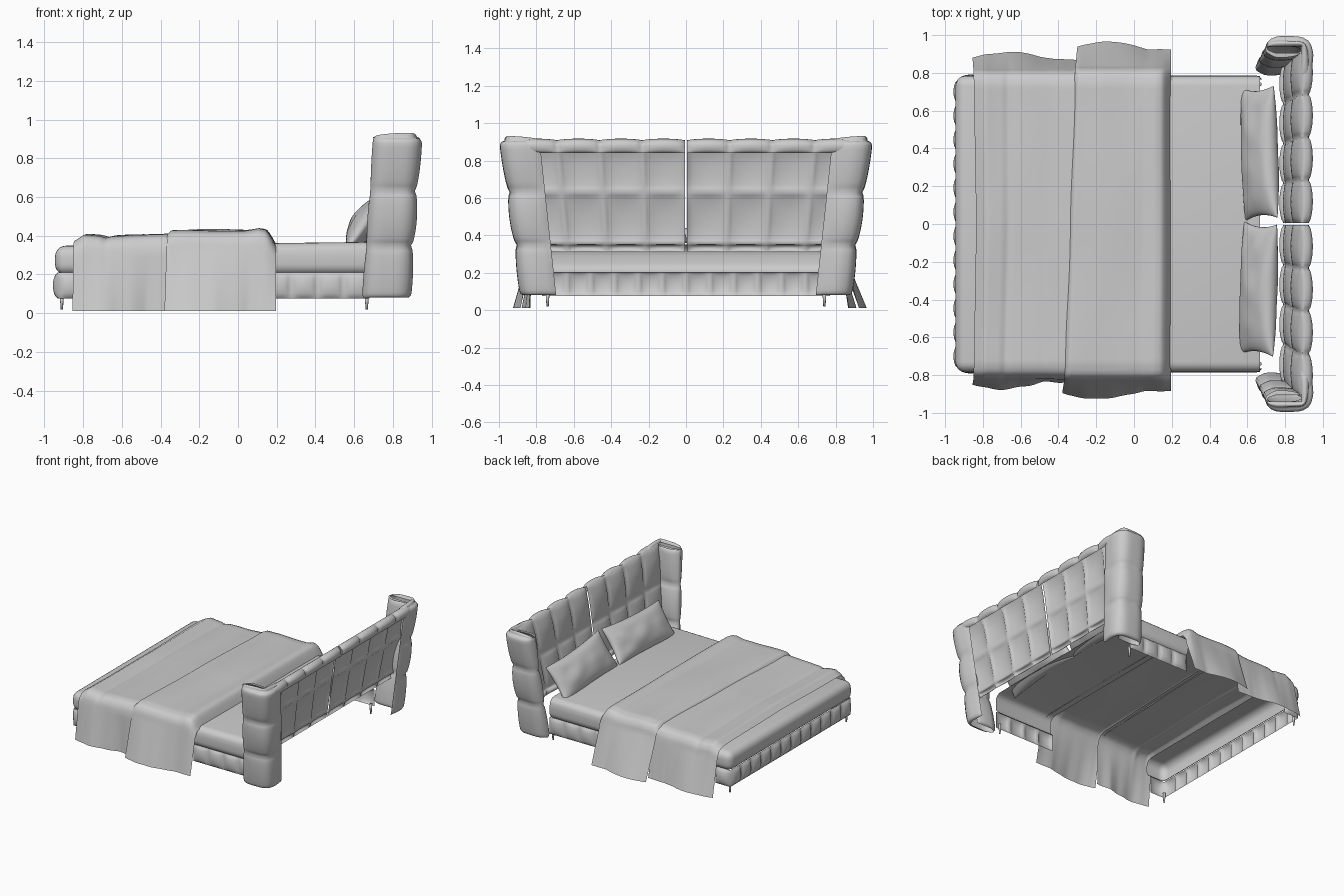
import bpy, bmesh, math
from math import sin, cos, pi, radians
from mathutils import Vector, Matrix, noise

if "Cube" in bpy.data.objects:
    bpy.data.objects.remove(bpy.data.objects["Cube"])


def finish(name, bm):
    me = bpy.data.meshes.new(name)
    bm.to_mesh(me)
    bm.free()
    ob = bpy.data.objects.new(name, me)
    bpy.context.collection.objects.link(ob)
    for p in me.polygons:
        p.use_smooth = True
    return ob


def grid(name, f, us, vs, flip=False):
    bm = bmesh.new()
    rows = [[bm.verts.new(f(u, v)) for v in vs] for u in us]
    for i in range(len(us) - 1):
        for j in range(len(vs) - 1):
            q = [rows[i][j], rows[i + 1][j], rows[i + 1][j + 1], rows[i][j + 1]]
            bm.faces.new(q[::-1] if flip else q)
    return finish(name, bm)


def span(a, b, n):
    return [a + (b - a) * i / n for i in range(n + 1)]


def along(pts, t):
    """Point at fraction t of a polyline."""
    pts = [Vector(p) for p in pts]
    d = [(b - a).length for a, b in zip(pts, pts[1:])]
    s = max(0, min(1, t)) * sum(d)
    for a, b, l in zip(pts, pts[1:], d):
        if s <= l:
            return a.lerp(b, s / l)
        s -= l
    return pts[-1]


def cells(lists, t):
    """Each list of points fills one quilted cell."""
    k = max(0, min(len(lists) - 1, int(t)))
    return along(lists[k], t - k)


def quilt(name, f, nu, nv, res_u, res_v, bulge):
    """Surface f(u, v) puffed out between seams at whole numbers."""
    e = 0.08

    def g(u, v):
        du = f(min(nu, u + e), v) - f(max(0, u - e), v)
        dv = f(u, min(nv, v + e)) - f(u, max(0, v - e))
        n = -du.cross(dv).normalized()
        puff = abs(sin(pi * u)) ** 0.5 * abs(sin(pi * v)) ** 0.5
        return f(u, v) + n * bulge * puff
    return grid(name, g, span(0, nu, nu * res_u), span(0, nv, nv * res_v), True)


def mirror(ob, axis):
    m = ob.modifiers.new("mirror", 'MIRROR')
    m.use_axis = [i == axis for i in range(3)]
    return ob


# Padded bed frame: foot with short returns, and the open side rails
def foot(u, v):
    if u < 1:
        p = Vector((-0.80 - 0.13 * u, -0.765))
    elif u < 13:
        p = Vector((-0.93, -0.765 + 1.53 * (u - 1) / 12))
    else:
        p = Vector((-0.93 + 0.13 * (u - 13), 0.765))
    return Vector((p.x, p.y, 0.075 + 0.135 * v))


def rail(u, v):
    return Vector((0.14 + 0.135 * u, 0.765, 0.075 + 0.135 * v))


quilt("frame_foot", foot, 14, 1, 8, 10, 0.026)
mirror(quilt("frame_side_rail", rail, 4, 1, 8, 10, 0.022), 1)

# Mattress shell, open underneath, at the head and where the covers hide it
bm = bmesh.new()
bmesh.ops.create_cube(bm, size=1, matrix=Matrix.Translation((-0.12, 0, 0.2725))
                      @ Matrix.Diagonal((1.65, 1.57, 0.15, 1)))
bmesh.ops.bevel(bm, geom=bm.edges[:], offset=0.055, segments=5, profile=0.5, affect='EDGES')
for x in (-0.78, 0.14):
    bmesh.ops.bisect_plane(bm, geom=bm.verts[:] + bm.edges[:] + bm.faces[:],
                           plane_co=(x, 0, 0), plane_no=(1, 0, 0))
bm.normal_update()
drop = []
for f in bm.faces:
    c = f.calc_center_median()
    if f.normal.z < -0.95 or -0.78 < c.x < 0.14 or (c.x > 0.66 and f.normal.x > 0.2):
        drop.append(f)
bmesh.ops.delete(bm, geom=drop, context='FACES')
for v in bm.verts:
    if v.co.z > 0.3:
        v.co.z += 0.02 * (v.co.x + 0.95) / 1.6
finish("mattress", bm)

# Headboard panels, four columns per half, leaning back to a top seam, open behind
PANEL = [[(0.79, 0.31), (0.80, 0.35)],
         [(0.80, 0.35), (0.84, 0.63)],
         [(0.84, 0.63), (0.865, 0.80), (0.89, 0.91)],
         [(0.89, 0.91), (0.92, 0.885), (0.926, 0.84)]]


def flare(z):
    return 0.89 + 0.11 * min(1, (z - 0.08) / 0.8)


def panel(u, v):
    p = cells(PANEL, v)
    return Vector((p.x, 0.006 + 0.91 * u / 4 * flare(p.y), p.y))


mirror(quilt("headboard_panel", panel, 4, 4, 14, 14, 0.026), 1)

# Headboard wings: inner face, then outer face wrapping around the back edge
LOOP = [[(0.88, 0.905), (0.75, 0.905), (0.71, 0.92), (0.70, 0.94)],
        [(0.70, 0.94), (0.72, 0.965), (0.76, 0.978), (0.88, 0.97), (0.915, 0.95),
         (0.93, 0.90), (0.93, 0.78)]]
RISE = [[(0.08, 0.12), (0.10, 0.0), (0.35, 0)], [(0.35, 0), (0.63, 0)],
        [(0.63, 0), (0.88, 0), (0.905, 0.15)], [(0.905, 0.15), (0.91, 1)]]


def wing(u, v):
    z, inset = cells(RISE, v)
    p = cells(LOOP, u)
    p = p.lerp(Vector((min(0.885, p.x), min(0.94, p.y))), inset)
    t = min(1, (z - 0.08) / 0.8)
    return Vector((p.x - 0.055 * (1 - t), p.y * flare(z), z))


mirror(quilt("headboard_wing", wing, 2, 4, 18, 14, 0.024), 1)


# Draped covers
def drape(name, left, right, prof, hem_lo, hem_hi, thick, seed):
    def f(u, s):
        y_side = abs(s)
        x0, x1 = left(s), right(s)
        x = x0 + (x1 - x0) * u
        top = along(prof, u).y
        hem = hem_hi if s > 0 else hem_lo
        h = hem - 0.04 * (1 - sin(pi * min(1, u * 1.2 + 0.1)))
        sec = [(0, top), (0.74, top - 0.006), (0.785 + thick, top - 0.02),
               (0.81 + thick, top - 0.055), (0.82 + thick, top - 0.10), (h, 0.012)]
        p = along(sec, y_side)
        w = noise.noise(Vector((x * 5 + seed, s * 2, seed)))
        fold = noise.noise(Vector((x * 9, seed, s)))
        down = max(0, (top - p.y) / top)
        y = p.x + 0.012 * fold * down
        return Vector((x, math.copysign(y, s), max(0.004, p.y + 0.008 * w * (1 - down))))
    return grid(name, f, span(0, 1, 50), span(-1, 1, 120))


drape("lower_blanket", lambda s: -0.835 - 0.02 * abs(s), lambda s: -0.31 + 0.04 * s,
      [(0, 0.375), (0.1, 0.410), (0.26, 0.404), (0.32, 0.394), (0.38, 0.402),
       (0.7, 0.405), (1, 0.415)], 0.875, 0.91, 0.0, 3)
drape("folded_throw", lambda s: -0.34 + 0.04 * s, lambda s: 0.195,
      [(0, 0.41), (0.03, 0.43), (0.3, 0.434), (0.75, 0.43), (0.88, 0.442),
       (0.95, 0.435), (0.98, 0.41), (1, 0.36)], 0.925, 0.965, 0.012, 8)


# Pillows leaning on the headboard
def pillow(name, y, x, tilt, twist):
    def f(u, v):
        t = max(0, (1 - u * u) * (1 - v * v))
        w = 0.35 * u * (1 - 0.06 * (1 - v * v))
        h = 0.15 * v * (1 - 0.10 * (1 - u * u))
        crease = noise.noise(Vector((u * 2.2 + y, v * 1.5, 1))) * 0.012 * min(1, t * 2)
        return Vector((w, h, 0.072 * t ** 0.45 + crease))
    ob = mirror(grid(name, f, [sin(a) for a in span(-pi / 2, pi / 2, 40)],
                     [sin(a) for a in span(-pi / 2, pi / 2, 24)]), 2)
    c, s = cos(radians(tilt)), sin(radians(tilt))
    m = Matrix(((0, c, -s), (-1, 0, 0), (0, s, c))).to_4x4()
    ob.matrix_world = Matrix.Translation((x, y, 0.468)) @ m @ Matrix.Rotation(radians(twist), 4, 'Z')


pillow("pillow_left", 0.375, 0.665, 56, 3)
pillow("pillow_right", -0.345, 0.66, 55, -3)

# Short tapered legs
for x in (-0.91, 0.665):
    for y in (-0.74, 0.74):
        bm = bmesh.new()
        bmesh.ops.create_cone(bm, cap_ends=True, segments=12, radius1=0.006, radius2=0.011,
                              depth=0.08, matrix=Matrix.Translation((x, y, 0.06)))
        finish("leg", bm)
